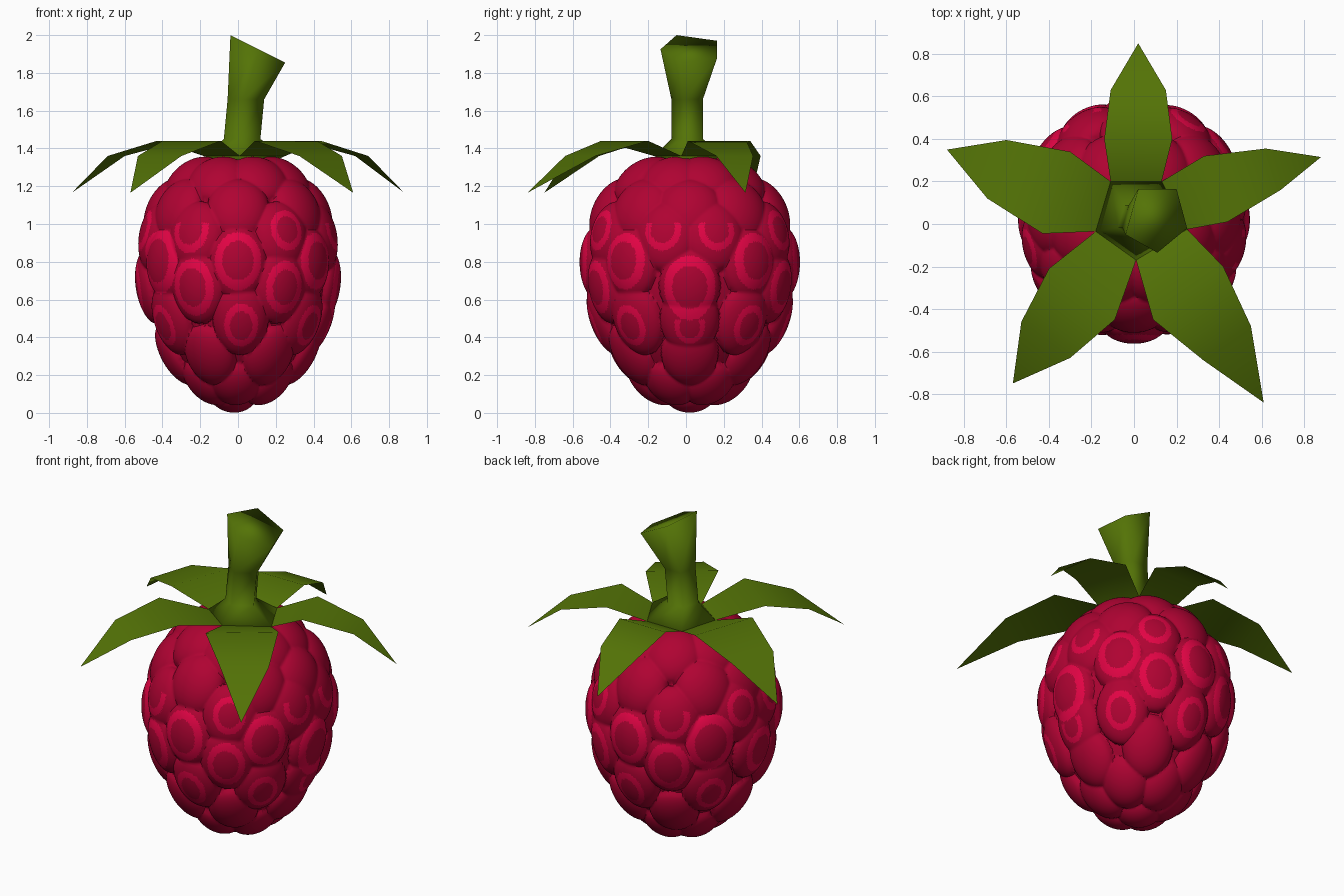
import bpy, bmesh, math
from mathutils import Vector

if "Cube" in bpy.data.objects:
    bpy.data.objects.remove(bpy.data.objects["Cube"])


def material(name, rgb):
    m = bpy.data.materials.new(name)
    m.diffuse_color = (*rgb, 1)
    m.use_nodes = True
    m.node_tree.nodes["Principled BSDF"].inputs["Base Color"].default_value = m.diffuse_color
    return m


CRIMSON = material("berry crimson", (0.43, 0.0008, 0.032))
BRIGHT = material("bright raspberry ring", (0.76, 0.001, 0.058))
GREEN = material("leaf green", (0.088, 0.172, 0.002))


def finish(bm, name, mats, angle):
    me = bpy.data.meshes.new(name)
    bm.to_mesh(me)
    bm.free()
    for m in mats:
        me.materials.append(m)
    ob = bpy.data.objects.new(name, me)
    bpy.context.collection.objects.link(ob)
    bpy.ops.object.select_all(action='DESELECT')
    ob.select_set(True)
    bpy.context.view_layer.objects.active = ob
    bpy.ops.object.shade_smooth_by_angle(angle=math.radians(angle))
    return ob


# Berry bumps in staggered rows: (height, [(bearing, ring radius)]), 0 = no ring, negative = open-topped ring
ROWS = [
    (0.022, [(180, 0)]),
    (0.09, [(30, 0), (95, 0), (150, 0)]),
    (0.25, [(0, 0), (60, 0), (117, 0), (180, 0)]),
    (0.46, [(0, -.08), (38, .09), (88, .095), (145, .09)]),
    (0.66, [(0, .135), (62, .11), (117, .12), (180, .11)]),
    (0.80, [(38, .12), (90, .125), (143, .14)]),
    (0.96, [(15, -.09), (60, .09), (119, -.10), (165, .09)]),
    (1.12, [(0, 0), (38, 0), (90, 0), (143, 0), (180, 0)]),
    (1.29, [(20, 0), (65, 0), (115, 0), (165, 0)]),
]
bumps = []
for z, row in ROWS:
    uz = (z - 0.7) / 0.68
    ur = math.sqrt(1 - uz * uz)
    for deg, ring in row:
        for s in ((1,) if deg in (0, 180) else (1, -1)):
            a = math.radians(deg) * s
            bumps.append((Vector((ur * math.cos(a), ur * math.sin(a), uz)), ring))

# Berry body: sphere raised into domes, then stretched and tapered
WIDTH = 0.32
bm = bmesh.new()
bmesh.ops.create_icosphere(bm, subdivisions=7, radius=1)
for f in bm.faces:
    u = f.calc_center_median()
    f.material_index = 0
    for c, ring in bumps:
        if ring and u.dot(c) > 0.9:
            r = abs(ring) / 0.54
            d = (u - c).length
            if 0.66 * r < d < r and (ring > 0 or u.z < c.z + 0.05):
                f.material_index = 1
for v in bm.verts:
    u = v.co.normalized()
    near = max(u.dot(c) for c, ring in bumps)
    d = math.acos(min(1, near)) / WIDTH
    k = 0.975 + 0.135 * math.sqrt(max(0, 1 - d * d))
    taper = 1 + 0.12 * u.z
    v.co = Vector((0.492 * u.x * k * taper, 0.02 + 0.522 * u.y * k * taper, 0.705 + 0.635 * u.z * k))
finish(bm, "berry", [CRIMSON, BRIGHT], 40)

# Leaves: single-sided strips, root pair, two wide pairs and a tip
ROOT = [(.13, .2), (-.11, .2), (-.18, -.035), (.01, -.17), (.25, -.025)]
LEAVES = [
    ("back_leaf", 0, [(.18, .4), (.15, .63)], (.02, .85), [(-.11, .63), (-.14, .4)]),
    ("left_leaf", 1, [(-.3, .34), (-.6, .395)], (-.88, .35), [(-.69, .12), (-.43, -.045)]),
    ("front_left_leaf", 2, [(-.4, -.21), (-.53, -.46)], (-.57, -.75), [(-.3, -.63), (-.09, -.45)]),
    ("front_right_leaf", 3, [(.09, -.45), (.325, -.64)], (.61, -.84), [(.55, -.48), (.42, -.2)]),
    ("right_leaf", 4, [(.44, .01), (.69, .16)], (.88, .315), [(.62, .355), (.33, .32)]),
]
ROOT_ORDER = {0: (0, 1), 1: (1, 2), 2: (2, 3), 3: (3, 4), 4: (4, 0)}
for name, i, a, tip, b in LEAVES:
    bm = bmesh.new()
    p, q = ROOT_ORDER[i]
    heights = (1.36, 1.44, 1.36)
    left = [bm.verts.new((*c, z)) for c, z in zip([ROOT[p]] + a, heights)]
    right = [bm.verts.new((*c, z)) for c, z in zip([ROOT[q]] + b[::-1], heights)]
    end = bm.verts.new((*tip, 1.165))
    for j in range(2):
        bm.faces.new((left[j], left[j + 1], right[j + 1], right[j]))
    bm.faces.new((left[2], end, right[2]))
    for f in bm.faces:
        f.normal_update()
        if f.normal.z < 0:
            f.normal_flip()
    finish(bm, name, [GREEN], 80)

# Stem: five-sided loft from the leaf roots to a flared, slanted top
bm = bmesh.new()


def ring_at(cx, cy, z, k):
    return [bm.verts.new((cx + (x - .02) * k, cy + (y - .035) * k, z)) for x, y in ROOT]


TOP = [(.2, .165), (.02, .165), (-.04, -.05), (.11, -.135), (.25, -.02)]
rings = [ring_at(.02, .035, 1.36, 1), ring_at(.015, .015, 1.45, .45), ring_at(.035, .015, 1.66, .45)]
rings.append([bm.verts.new((x, y, 2 - .5 * (x + .04))) for x, y in TOP])
for lo, hi in zip(rings, rings[1:]):
    for j in range(5):
        n = (j + 1) % 5
        bm.faces.new((lo[j], lo[n], hi[n], hi[j]))
bm.faces.new(rings[-1])
point = bm.verts.new((.05, .02, 1.27))
for j in range(5):
    bm.faces.new((rings[0][(j + 1) % 5], rings[0][j], point))
bmesh.ops.recalc_face_normals(bm, faces=bm.faces)
finish(bm, "stem", [GREEN], 115)
